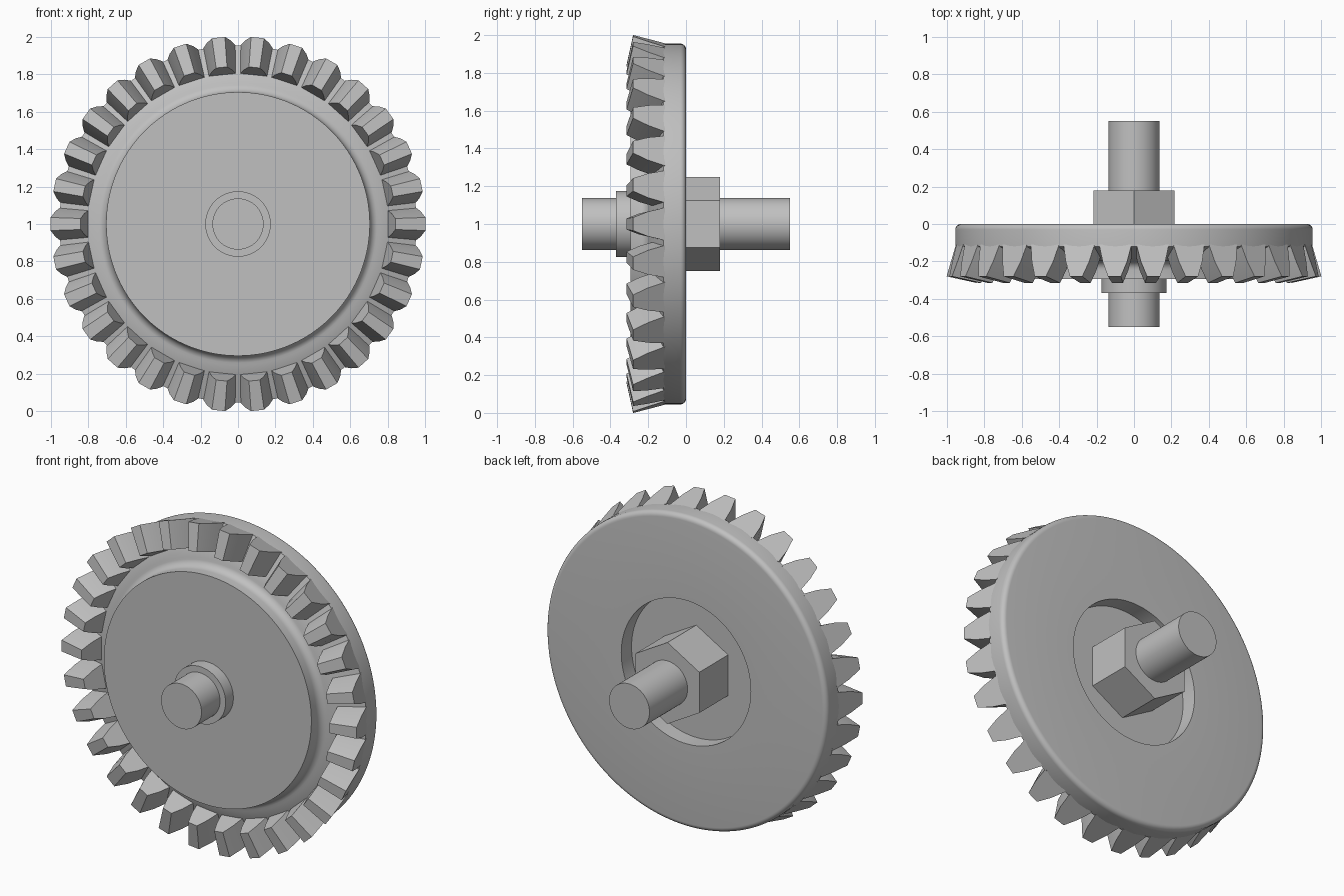
import bpy, bmesh, math
from mathutils import Matrix, Vector

if "Cube" in bpy.data.objects:
    bpy.data.objects.remove(bpy.data.objects["Cube"], do_unlink=True)

CENTRE = Vector((0, 0, 1))
TEETH = 30
APEX = -0.5      # y where the tooth lines converge
SHRINK = 0.84    # inner tooth end relative to outer end

steel = bpy.data.materials.new("grey_steel")
steel.use_nodes = True
GREY = (0.53, 0.53, 0.53, 1)
steel.diffuse_color = GREY
steel.node_tree.nodes["Principled BSDF"].inputs["Base Color"].default_value = GREY


def finish(name, bm, angle):
    bmesh.ops.recalc_face_normals(bm, faces=bm.faces)
    mesh = bpy.data.meshes.new(name)
    bm.to_mesh(mesh)
    bm.free()
    mesh.materials.append(steel)
    obj = bpy.data.objects.new(name, mesh)
    bpy.context.collection.objects.link(obj)
    bpy.ops.object.select_all(action="DESELECT")
    bpy.context.view_layer.objects.active = obj
    obj.select_set(True)
    bpy.ops.object.shade_smooth_by_angle(angle=math.radians(angle))
    return obj


def lathe(name, profile, sides):
    """Turn a closed (radius, y) profile around the wheel axle."""
    bm = bmesh.new()
    verts = [bm.verts.new((0, y, 1 + r)) for r, y in profile]
    edges = [bm.edges.new(pair) for pair in zip(verts, verts[1:])]
    bmesh.ops.spin(bm, geom=verts + edges, cent=CENTRE, axis=(0, 1, 0),
                   angle=math.tau, steps=sides, use_duplicate=False)
    bmesh.ops.remove_doubles(bm, verts=bm.verts, dist=1e-5)
    return finish(name, bm, 30)


def rod(name, radius, back, front, sides=64):
    return lathe(name, [(0, back), (radius, back), (radius, front), (0, front)], sides)


# Wheel: back recess, rounded rim, root cone, filleted front hub
FILLET = 0.03
rim = [(0.955 - FILLET + FILLET * math.sin(a), -FILLET + FILLET * math.cos(a))
       for a in (math.radians(15 * i) for i in range(7))]
hub = [(0.705 + 0.05 * (1 - math.sin(a)), -0.197 - 0.05 * (1 - math.cos(a)))
       for a in (math.radians(15 * i) for i in range(7))]
lathe("wheel_body",
      [(0, -0.1), (0.44, -0.1), (0.44, 0)] + rim
      + [(0.955, -0.12), (0.8, -0.181)] + hub
      + [(0.705, -0.295), (0, -0.295)], 120)

# Axle, front collar and back hexagon
rod("axle", 0.137, 0.55, -0.55)
rod("front_collar", 0.175, -0.25, -0.37)
rod("back_hexagon", 0.25, 0.18, -0.12, 6)

# Ring of tapered teeth
bm = bmesh.new()
root, tip = Vector((0.955, -0.12)), Vector((1.002, -0.28))
flank = [(-0.06, 0.087), (0.5, 0.066), (1, 0.035)]
outline = [(t, w) for t, w in flank] + [(t, -w) for t, w in reversed(flank)]
for i in range(TEETH):
    turn = Matrix.Rotation(math.tau * (i + 0.5) / TEETH, 4, "Y")
    ends = []
    for scale in (1, SHRINK):
        ring = []
        for t, w in outline:
            r, y = root.lerp(tip, t)
            point = Vector((w * scale, APEX + (y - APEX) * scale, r * scale))
            ring.append(bm.verts.new(turn @ point + CENTRE))
        ends.append(ring)
    outer, inner = ends
    bm.faces.new(outer)
    bm.faces.new(inner)
    for k in range(len(outline)):
        n = (k + 1) % len(outline)
        bm.faces.new((outer[k], outer[n], inner[n], inner[k]))
finish("gear_teeth", bm, 15)
